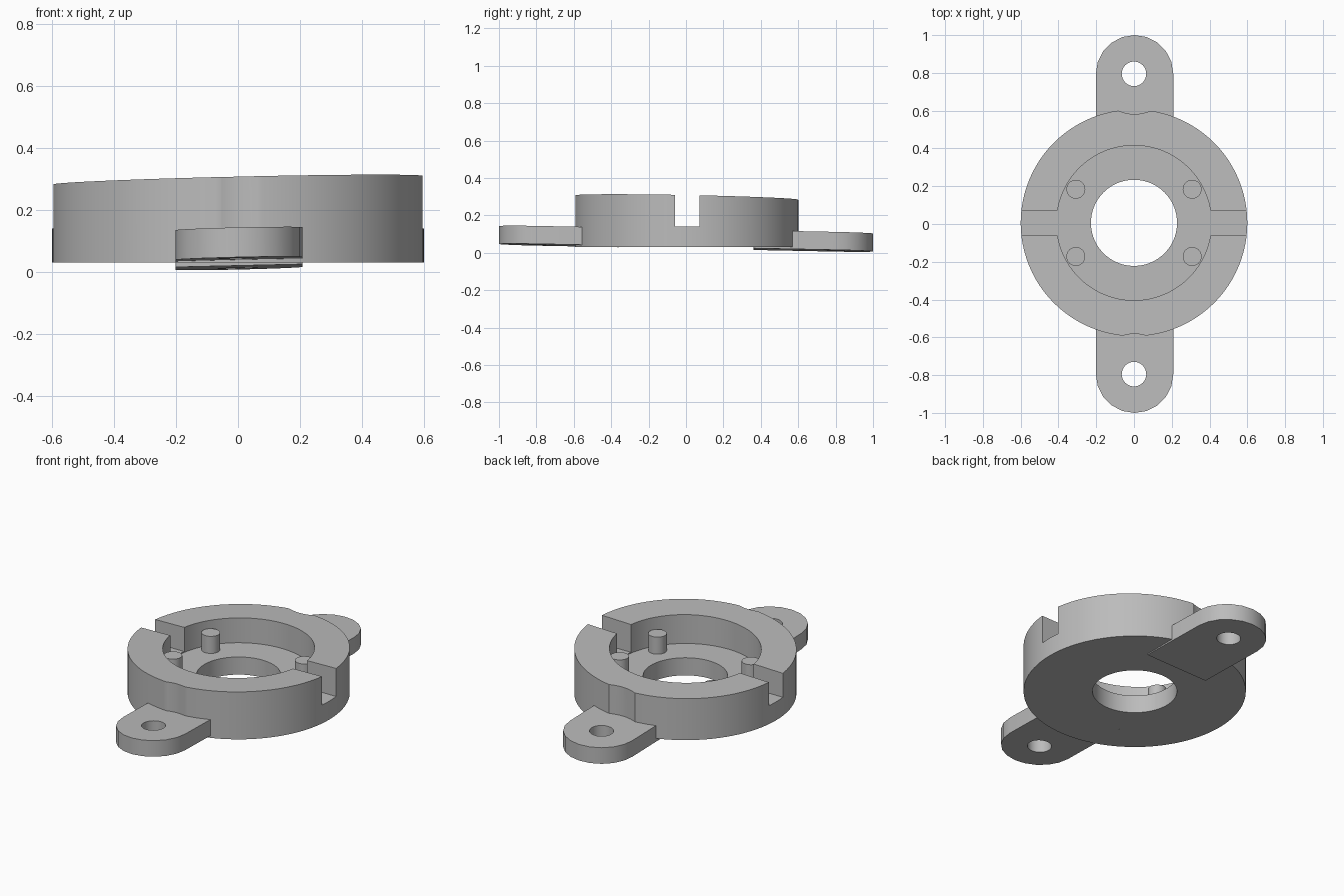
import bpy, bmesh, math
from mathutils import Vector

cube = bpy.data.objects.get("Cube")
if cube:
    bpy.data.objects.remove(cube, do_unlink=True)

CENTRE_Y = 0.006
SLOPE_X, SLOPE_Y = 0.023, -0.02   # shared slight tilt of rim and lugs

grey = bpy.data.materials.new("plain grey")
grey.use_nodes = True
grey.diffuse_color = (0.5, 0.5, 0.5, 1)
grey.node_tree.nodes["Principled BSDF"].inputs["Base Color"].default_value = (0.5, 0.5, 0.5, 1)


def tilt(x, y):
    return SLOPE_X * x + SLOPE_Y * y


def finish(bm, name):
    bmesh.ops.recalc_face_normals(bm, faces=bm.faces)
    mesh = bpy.data.meshes.new(name)
    bm.to_mesh(mesh)
    bm.free()
    mesh.materials.append(grey)
    obj = bpy.data.objects.new(name, mesh)
    bpy.context.collection.objects.link(obj)
    return obj


def prism(name, outline, low, high, tilted=False):
    """Extrude an outline between two heights, optionally on the tilted plane."""
    bm = bmesh.new()
    base = bm.faces.new([bm.verts.new((x, y, low)) for x, y in outline])
    top = bmesh.ops.extrude_face_region(bm, geom=[base])["geom"]
    for v in top:
        if isinstance(v, bmesh.types.BMVert):
            v.co.z = high
    if tilted:
        for v in bm.verts:
            v.co.z += tilt(v.co.x, v.co.y)
    return finish(bm, name)


def arc(x, y, radius, start, end, steps):
    return [(x + radius * math.cos(start + (end - start) * i / steps),
             y + radius * math.sin(start + (end - start) * i / steps))
            for i in range(steps + 1)]


def circle(x, y, radius, steps):
    return arc(x, y, radius, 0, math.tau, steps)[:-1]


def activate(obj):
    bpy.ops.object.select_all(action='DESELECT')
    obj.select_set(True)
    bpy.context.view_layer.objects.active = obj


def cut(obj, cutter):
    cutter.hide_render = True
    mod = obj.modifiers.new("cut", 'BOOLEAN')
    mod.operation, mod.solver, mod.object = 'DIFFERENCE', 'EXACT', cutter
    activate(obj)
    bpy.ops.object.modifier_apply(modifier=mod.name)
    bpy.data.objects.remove(cutter, do_unlink=True)


def smooth(obj):
    activate(obj)
    bpy.ops.object.shade_smooth_by_angle(angle=math.radians(30))


# Ring body: stepped profile turned around z, rim sheared to the tilt
bm = bmesh.new()
profile = [(0.6, 0.03), (0.6, 0.295), (0.41, 0.295), (0.41, 0.135), (0.228, 0.135), (0.228, 0.03)]
verts = [bm.verts.new((r, 0, z)) for r, z in profile]
edges = [bm.edges.new((verts[i - 1], verts[i])) for i in range(len(verts))]
bmesh.ops.spin(bm, geom=verts + edges, cent=(0, 0, 0), axis=(0, 0, 1),
               angle=math.tau, steps=96, use_merge=True)
bmesh.ops.remove_doubles(bm, verts=bm.verts, dist=0.0005)
for v in bm.verts:
    if v.co.z > 0.2:
        v.co.z += tilt(v.co.x, v.co.y)
    v.co.y += CENTRE_Y
body = finish(bm, "ring_body")

# Slot across both sides of the rim
cut(body, prism("slot_cutter", [(-0.8, -0.06), (0.8, -0.06), (0.8, 0.072), (-0.8, 0.072)], 0.14, 0.5))

# Mounting lugs with screw holes, and clearance scallops in the ring
for side, name in ((-1, "front_lug"), (1, "back_lug")):
    hole_y = side * 0.795
    cut(body, prism("scallop_cutter", circle(0.003, hole_y, 0.213, 48), 0.105, 0.5))
    end = arc(0.003, hole_y, 0.205, 0, side * math.pi, 10)
    lug = prism(name, end + [(-0.202, side * 0.36), (0.208, side * 0.36)], 0.027, 0.123, True)
    cut(lug, prism("hole_cutter", circle(0, hole_y, 0.065, 32), -0.2, 0.5))
    smooth(lug)
smooth(body)

# Four locating pins on the recessed floor
for sx, side_name in ((-1, "right"), (1, "left")):
    for sy, end_name in ((-1, "front"), (1, "back")):
        pin = prism(f"{end_name}_{side_name}_pin",
                    circle(sx * 0.308, CENTRE_Y + sy * 0.178, 0.05, 32), 0.1, 0.237)
        smooth(pin)
